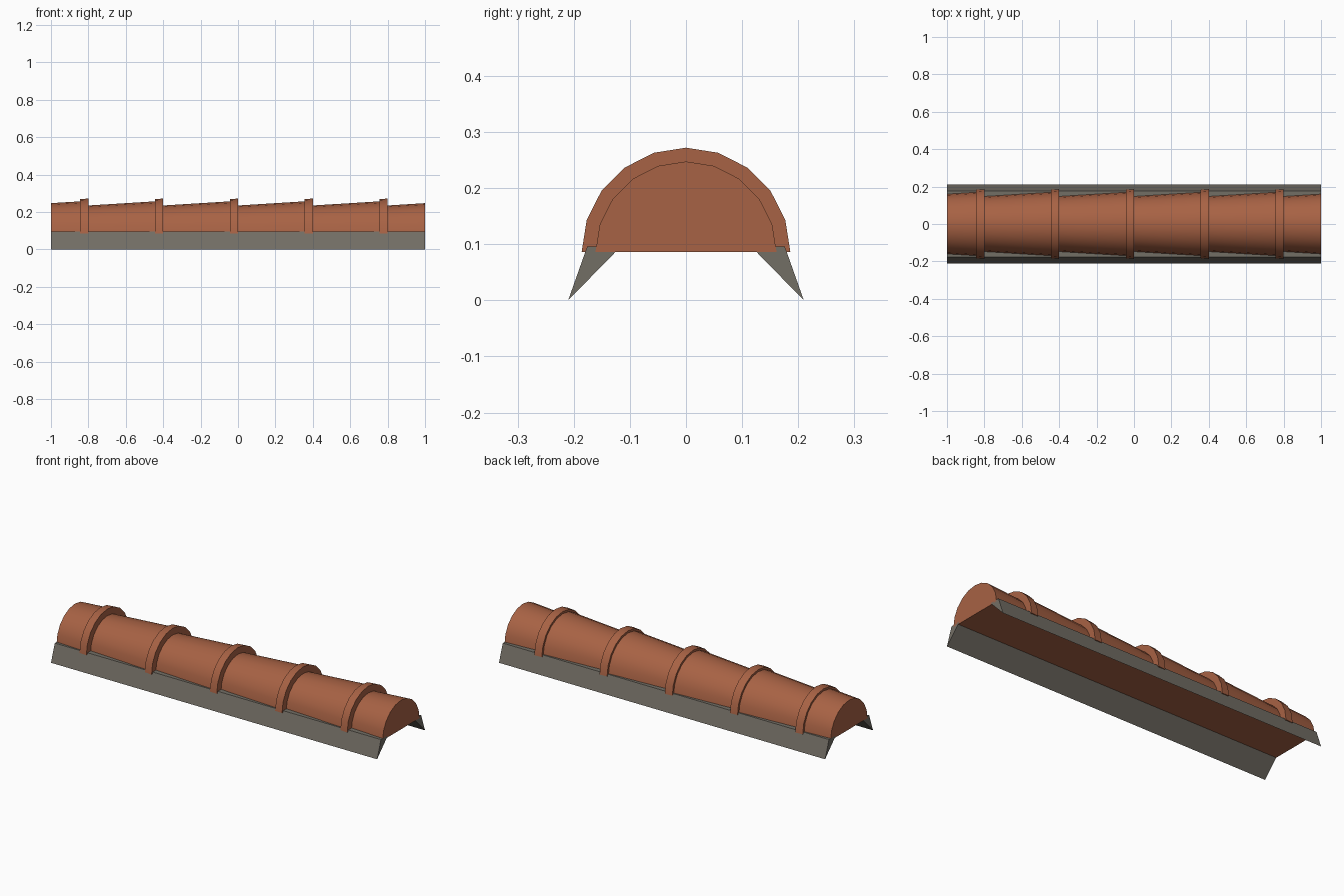
import bpy, bmesh
from math import pi, cos, sin

cube = bpy.data.objects.get("Cube")
if cube:
    bpy.data.objects.remove(cube)


def material(name, rgb):
    m = bpy.data.materials.new(name)
    m.use_nodes = True
    m.diffuse_color = (*rgb, 1)
    bsdf = next(n for n in m.node_tree.nodes if n.type == 'BSDF_PRINCIPLED')
    bsdf.inputs["Base Color"].default_value = (*rgb, 1)
    return m


terracotta = material("terracotta", (0.39, 0.122, 0.058))
mortar_grey = material("mortar_grey", (0.171, 0.156, 0.13))

BASE_Z = 0.086
SEGMENTS = 10
PITCH = 0.4
COLLAR_WIDTH = 0.044


def loft(name, sections, mat):
    """Closed solid through (x, [(y, z), ...]) cross-sections."""
    bm = bmesh.new()
    rings = [[bm.verts.new((x, y, z)) for y, z in pts] for x, pts in sections]
    n = len(rings[0])
    for a, b in zip(rings, rings[1:]):
        for i in range(n):
            j = (i + 1) % n
            bm.faces.new((a[i], a[j], b[j], b[i]))
    bm.faces.new(rings[0])
    bm.faces.new(rings[-1])
    bmesh.ops.recalc_face_normals(bm, faces=bm.faces)
    mesh = bpy.data.meshes.new(name)
    bm.to_mesh(mesh)
    bm.free()
    mesh.materials.append(mat)
    obj = bpy.data.objects.new(name, mesh)
    bpy.context.collection.objects.link(obj)
    return obj


def arch(r):
    angles = [pi * i / SEGMENTS for i in range(SEGMENTS + 1)]
    return [(r * cos(a), BASE_Z + r * sin(a)) for a in angles]


def smooth(obj):
    bpy.ops.object.select_all(action='DESELECT')
    obj.select_set(True)
    bpy.context.view_layer.objects.active = obj
    bpy.ops.object.shade_smooth_by_angle(angle=pi / 6)


def tile_radius(x, start):
    return 0.149 + 0.062 * (x - start)


# Tapered ridge tiles, each ending in a raised collar; the end tiles are cut
for k in range(6):
    start = -1.2 + PITCH * k
    end = start + PITCH
    x0, x1 = max(start, -1), min(end, 1)
    smooth(loft(f"ridge_tile_{k + 1}",
                [(x, arch(tile_radius(x, start))) for x in (x0, x1)], terracotta))
    if end < 0.99:
        smooth(loft(f"tile_collar_{k + 1}",
                    [(end - COLLAR_WIDTH, arch(0.183)), (end, arch(0.186))], terracotta))

# Mortar wedges along both lower edges
for side, name in ((1, "back_mortar"), (-1, "front_mortar")):
    wedge = [(side * 0.21, 0), (side * 0.176, 0.096), (side * 0.116, 0.096)]
    loft(name, [(-1, wedge), (1, wedge)], mortar_grey)
